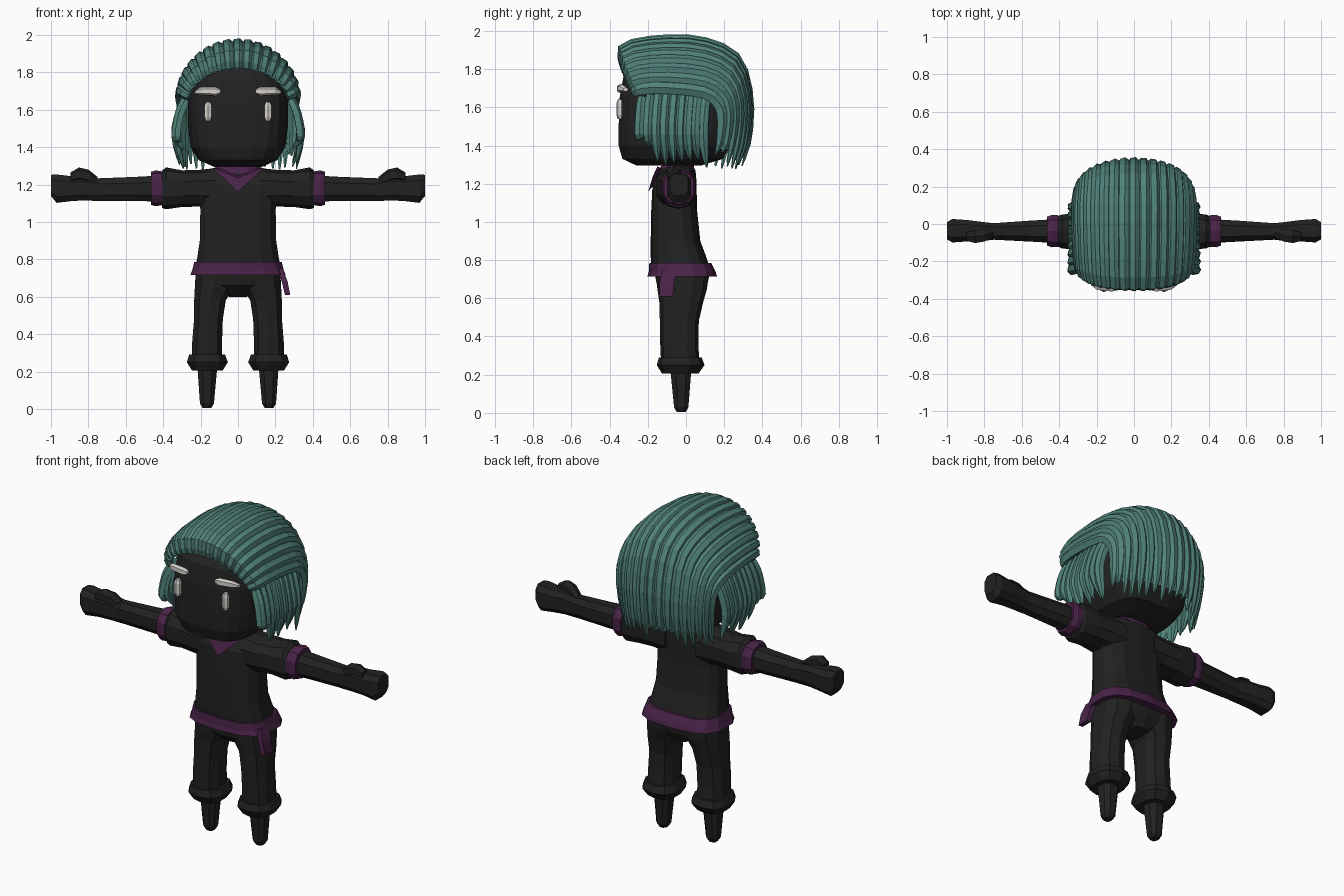
import bpy, bmesh, math, random
from mathutils import Vector
random.seed(4)


def material(name, rgb):
    m = bpy.data.materials.new(name)
    m.diffuse_color = (*rgb, 1)
    return m


BLACK = material("charcoal black", (0.0155, 0.0155, 0.0155))
PURPLE = material("dark purple", (0.068, 0.017, 0.066))
TEAL = material("teal hair", (0.082, 0.225, 0.195))
WHITE = material("off white", (0.68, 0.65, 0.61))


def finish(name, bm, mat):
    bmesh.ops.recalc_face_normals(bm, faces=bm.faces)
    me = bpy.data.meshes.new(name)
    bm.to_mesh(me)
    bm.free()
    me.materials.append(mat)
    ob = bpy.data.objects.new(name, me)
    bpy.context.collection.objects.link(ob)
    return ob


def bridge(bm, rings, cap=True):
    """Join rings of points into a closed skin."""
    vs = [[bm.verts.new(p) for p in r] for r in rings]
    n = len(vs[0])
    for a, b in zip(vs, vs[1:]):
        for i in range(n):
            bm.faces.new((a[i], a[(i + 1) % n], b[(i + 1) % n], b[i]))
    if cap:
        bm.faces.new(vs[0])
        bm.faces.new(vs[-1])


def loft(name, axis, rings, mat, n=10, power=0.75, s=1):
    """Rounded-box sections; ring = (along, centre1, centre2, radius1, radius2)."""
    bm = bmesh.new()
    out = []
    for a, c1, c2, r1, r2 in rings:
        ring = []
        for i in range(n):
            t = 2 * math.pi * (i + 0.5) / n
            c, d = math.cos(t), math.sin(t)
            p = c1 + r1 * math.copysign(abs(c) ** power, c)
            q = c2 + r2 * math.copysign(abs(d) ** power, d)
            ring.append((s * a, p, q) if axis == 'x' else (s * p, q, a))
        out.append(ring)
    bridge(bm, out)
    return finish(name, bm, mat)


# Head and neck
loft("head", 'z', [(1.295, 0, -0.09, 0.13, 0.17), (1.33, 0, -0.07, 0.21, 0.265),
                   (1.40, 0, -0.06, 0.255, 0.295), (1.50, 0, -0.05, 0.268, 0.305),
                   (1.65, 0, -0.045, 0.27, 0.305), (1.76, 0, -0.04, 0.255, 0.29),
                   (1.86, 0, -0.02, 0.20, 0.23)], BLACK, 20, 0.6)
loft("neck", 'z', [(1.22, 0, -0.05, 0.09, 0.08), (1.33, 0, -0.05, 0.08, 0.07)], BLACK)

# Torso and pelvis
loft("torso", 'z', [(0.74, 0, -0.025, 0.235, 0.155), (0.82, 0, -0.04, 0.22, 0.145),
                    (0.90, 0, -0.055, 0.208, 0.13), (1.06, 0, -0.062, 0.205, 0.12),
                    (1.20, 0, -0.06, 0.21, 0.115), (1.27, 0, -0.045, 0.18, 0.095),
                    (1.30, 0, -0.04, 0.10, 0.06)], BLACK, 14, 0.7)
loft("pelvis", 'z', [(0.60, 0, 0.0, 0.05, 0.08), (0.66, 0, -0.02, 0.17, 0.13),
                     (0.76, 0, -0.02, 0.235, 0.15)], BLACK, 14, 0.7)

# Belt with hanging tail
loft("belt", 'z', [(0.715, 0, -0.02, 0.26, 0.182), (0.74, 0, -0.02, 0.25, 0.175),
                   (0.785, 0, -0.03, 0.238, 0.162)], PURPLE, 14, 0.7)
loft("belt_tail", 'z', [(0.61, 0.265, -0.105, 0.02, 0.05), (0.68, 0.25, -0.10, 0.022, 0.055),
                        (0.75, 0.222, -0.09, 0.025, 0.05)], PURPLE, 4, 1)

# Collar: neck band and folded V at the front
loft("neck_band", 'z', [(1.26, 0, -0.05, 0.14, 0.10), (1.312, 0, -0.04, 0.115, 0.08)], PURPLE, 12)
bm = bmesh.new()
L, R, C, T, B = [bm.verts.new(p) for p in ((-0.14, -0.15, 1.29), (0.14, -0.15, 1.29),
                 (0, -0.175, 1.235), (0, -0.197, 1.16), (0, -0.10, 1.27))]
for f in ((L, C, T), (C, R, T), (L, B, C), (B, R, C), (L, T, B), (T, R, B)):
    bm.faces.new(f)
finish("collar_flap", bm, PURPLE)

# Limbs and face details, mirrored left and right
for s, side in ((1, "left"), (-1, "right")):
    loft(side + "_sleeve", 'x', [(0.10, -0.05, 1.18, 0.11, 0.11), (0.21, -0.05, 1.18, 0.11, 0.098),
                                 (0.30, -0.04, 1.178, 0.10, 0.098), (0.385, -0.04, 1.18, 0.095, 0.112),
                                 (0.405, -0.04, 1.175, 0.085, 0.10)], BLACK, 10, 0.8, s)
    loft(side + "_armband", 'x', [(0.405, -0.038, 1.18, 0.088, 0.09), (0.44, -0.038, 1.18, 0.09, 0.096),
                                  (0.465, -0.038, 1.18, 0.08, 0.088)], PURPLE, 10, 0.8, s)
    loft(side + "_forearm", 'x', [(0.38, -0.038, 1.18, 0.07, 0.075), (0.55, -0.038, 1.176, 0.06, 0.069),
                                  (0.78, -0.04, 1.172, 0.045, 0.064)], BLACK, 8, 0.8, s)
    loft(side + "_hand", 'x', [(0.74, -0.04, 1.172, 0.045, 0.063), (0.82, -0.04, 1.18, 0.055, 0.068),
                               (0.89, -0.036, 1.178, 0.06, 0.07), (0.97, -0.036, 1.178, 0.066, 0.08),
                               (0.999, -0.036, 1.195, 0.05, 0.06)], BLACK, 8, 0.65, s)
    loft(side + "_thumb", 'x', [(0.75, -0.045, 1.21, 0.03, 0.03), (0.80, -0.06, 1.245, 0.038, 0.035),
                                (0.85, -0.068, 1.255, 0.038, 0.036), (0.895, -0.068, 1.24, 0.025, 0.025)],
         BLACK, 6, 0.8, s)
    loft(side + "_trouser", 'z', [(0.25, 0.166, -0.03, 0.085, 0.10), (0.36, 0.165, -0.035, 0.083, 0.10),
                                  (0.48, 0.158, -0.035, 0.08, 0.102), (0.58, 0.15, -0.025, 0.088, 0.115),
                                  (0.65, 0.128, -0.02, 0.107, 0.13), (0.74, 0.12, -0.02, 0.11, 0.14)],
         BLACK, 10, 0.8, s)
    loft(side + "_cuff", 'z', [(0.205, 0.164, -0.03, 0.085, 0.095), (0.25, 0.164, -0.028, 0.114, 0.125),
                               (0.29, 0.165, -0.03, 0.10, 0.112)], BLACK, 10, 0.8, s)
    loft(side + "_foot", 'z', [(0.004, 0.166, -0.025, 0.024, 0.025), (0.03, 0.166, -0.025, 0.04, 0.04),
                               (0.22, 0.164, -0.027, 0.056, 0.058)], BLACK, 8, 0.8, s)
    loft(side + "_eye", 'z', [(1.54, 0.16, -0.347, 0.012, 0.012), (1.56, 0.16, -0.347, 0.021, 0.017),
                              (1.62, 0.16, -0.347, 0.021, 0.017), (1.642, 0.16, -0.345, 0.012, 0.012)],
         WHITE, 6, 0.8, s)
    loft(side + "_brow", 'x', [(0.093, -0.345, 1.698, 0.012, 0.012), (0.12, -0.345, 1.698, 0.018, 0.024),
                               (0.20, -0.335, 1.70, 0.018, 0.021), (0.23, -0.315, 1.693, 0.014, 0.01)],
         WHITE, 6, 0.8, s)


# Hair: strands follow one sweep from the hairline over the crown to the nape
def spline(keys, t):
    f = t * (len(keys) - 1)
    i = min(int(f), len(keys) - 2)
    f -= i
    a, b, c, d = [keys[max(0, min(len(keys) - 1, i + k))] for k in (-1, 0, 1, 2)]
    return 0.5 * (2 * b + (c - a) * f + (2 * a - 5 * b + 4 * c - d) * f * f
                  + (3 * b - a - 3 * c + d) * f ** 3)


def sweep(u, drop=0.0, inset=0.0):
    si, co, q = math.sin(u * 1.4), math.cos(u * 1.4), u * u
    keys = [(0.265, -0.335 + 0.06 * q, 1.645 + 0.18 * co), (0.30, -0.33 + 0.08 * q, 1.65 + 0.27 * co),
            (0.315, -0.13, 1.655 + 0.305 * co), (0.32, 0.09, 1.63 + 0.32 * co),
            (0.31, 0.27 - 0.10 * q, 1.58 + 0.28 * co), (0.305, 0.335 - 0.14 * q, 1.53 + 0.12 * co),
            (0.30, 0.33 - 0.15 * q, 1.42), (0.29, 0.295 - 0.14 * q, 1.28 + drop)]
    return [Vector((x * si * (1 - inset), y * (1 - inset), 1.6 + (z - 1.6) * (1 - inset))) for x, y, z in keys]


def strand(bm, keys, width, height, start=0.75, steps=16):
    rings = []
    for k in range(steps + 1):
        t = k / steps
        p = spline(keys, t)
        tan = (spline(keys, min(1, t + 0.02)) - spline(keys, max(0, t - 0.02))).normalized()
        out = p - Vector((0, 0, 1.6))
        out = (out - tan * out.dot(tan)).normalized()
        across = tan.cross(out)
        taper = min(start + t * 1.2, 1) * (1 if t < 0.72 else max(0.06, (1 - t) / 0.28) ** 0.7)
        w, h = width * taper, height * taper
        rings.append([p + across * w * a + out * h * b for a, b in
                      ((-1, -0.7), (-0.6, 0.75), (0.25, 1), (1, -0.2), (0.5, -1))])
    bridge(bm, rings)


# Under-layer that closes the gaps between strands
bm = bmesh.new()
cols = [[bm.verts.new(spline(sweep(u / 10, 0, 0.025), t / 20)) for t in range(19)] for u in range(-10, 11)]
for a, b in zip(cols, cols[1:]):
    for i in range(18):
        bm.faces.new((a[i], a[i + 1], b[i + 1], b[i]))
finish("hair_cap", bm, TEAL)

# Swept-back strands
bm = bmesh.new()
N = 17
for i in range(N):
    strand(bm, sweep(-1 + 2 * i / (N - 1), random.uniform(-0.01, 0.09)), 0.036, 0.02)
finish("swept_hair", bm, TEAL)

# Locks hanging at the sides of the head
bm = bmesh.new()
for s in (1, -1):
    for i in range(9):
        y = -0.245 + i * 0.043
        arch = 1 - ((y + 0.06) / 0.2) ** 2
        tip = 1.29 + 0.10 * max(0, -0.13 - y) / 0.1 + random.uniform(-0.01, 0.04)
        keys = [Vector((s * x, yy, z)) for x, yy, z in
                ((0.285, y + 0.01, 1.65 + 0.03 * arch), (0.318, y, 1.58), (0.337, y - 0.005, 1.46),
                 (0.312 - 0.02 * (i % 2), y + 0.01, tip))]
        strand(bm, keys, 0.031, 0.018, 0.8, 9)
finish("side_locks", bm, TEAL)
